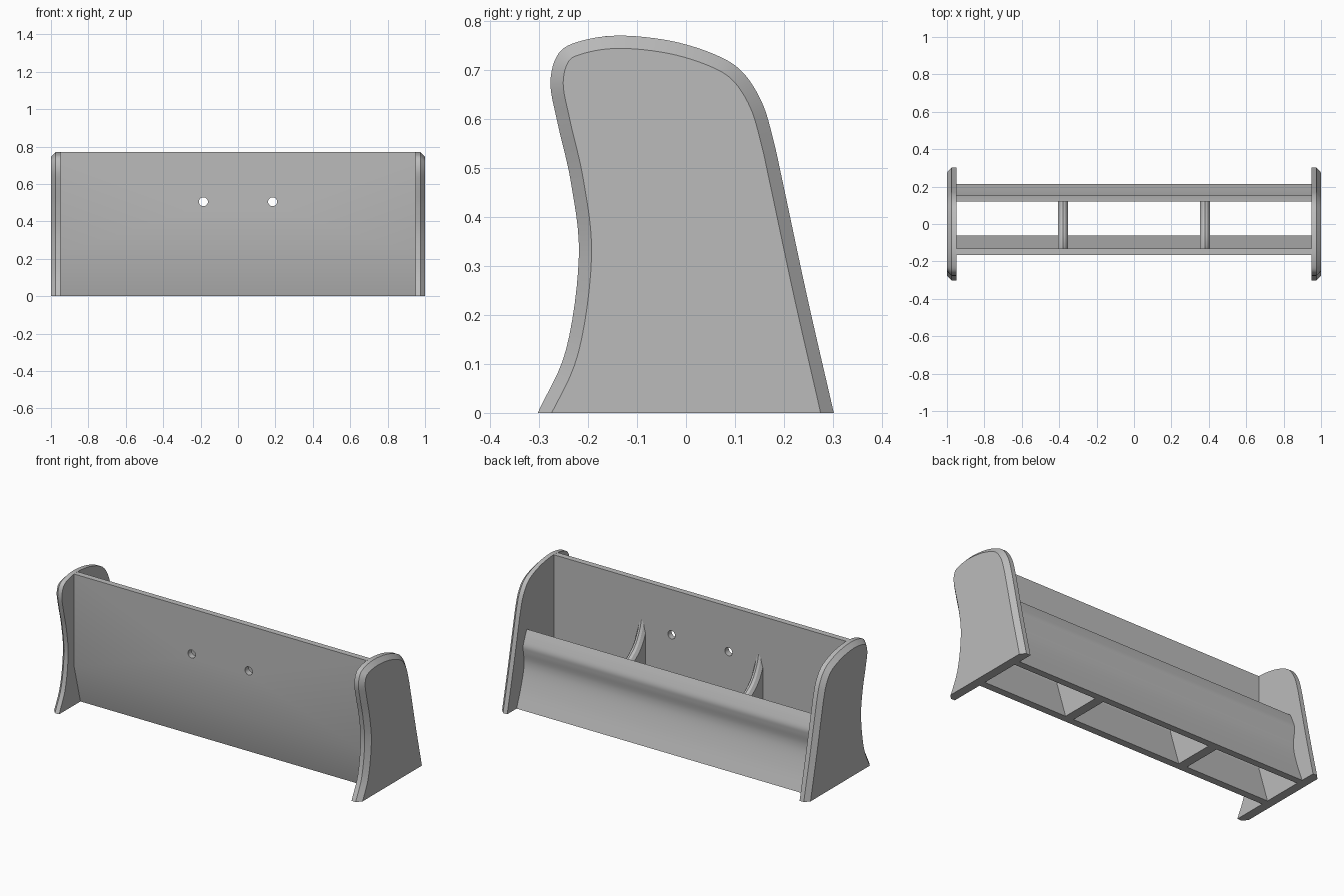
import bpy, bmesh, math
from mathutils import Vector

cube = bpy.data.objects.get("Cube")
if cube:
    bpy.data.objects.remove(cube, do_unlink=True)

grey = bpy.data.materials.new("plain grey")
grey.use_nodes = True
COLOUR = (0.5, 0.5, 0.5, 1)
grey.diffuse_color = COLOUR
grey.node_tree.nodes["Principled BSDF"].inputs["Base Color"].default_value = COLOUR


def spline(points, steps=6):
    """Smooth open curve through the (y, z) points."""
    p = [Vector(q) for q in points]
    p = [2 * p[0] - p[1]] + p + [2 * p[-1] - p[-2]]
    out = []
    for a, b, c, d in zip(p, p[1:], p[2:], p[3:]):
        for i in range(steps):
            t = i / steps
            out.append(0.5 * (2 * b + (c - a) * t + (2 * a - 5 * b + 4 * c - d) * t * t
                              + (3 * b - a - 3 * c + d) * t ** 3))
    return out + [p[-2]]


def inset(curve, dist):
    """Shift a clockwise open curve inward, to its right."""
    out = []
    for i, q in enumerate(curve):
        t = (curve[min(i + 1, len(curve) - 1)] - curve[max(i - 1, 0)]).normalized()
        out.append(q + Vector((t.y, -t.x)) * dist)
    return out


def loft(name, rings, smooth=True):
    """Join (x, profile) cross-sections into a capped solid."""
    bm = bmesh.new()
    loops = [[bm.verts.new((x, q[0], q[1])) for q in prof] for x, prof in rings]
    n = len(loops[0])
    for a, b in zip(loops, loops[1:]):
        for i in range(n):
            j = (i + 1) % n
            bm.faces.new((a[i], a[j], b[j], b[i]))
    bm.faces.new(loops[0])
    bm.faces.new(loops[-1][::-1])
    bmesh.ops.recalc_face_normals(bm, faces=bm.faces)
    mesh = bpy.data.meshes.new(name)
    bm.to_mesh(mesh)
    bm.free()
    mesh.materials.append(grey)
    obj = bpy.data.objects.new(name, mesh)
    bpy.context.collection.objects.link(obj)
    activate(obj)
    if smooth:
        bpy.ops.object.shade_smooth_by_angle(angle=math.radians(25))
    return obj


def activate(obj):
    bpy.ops.object.select_all(action='DESELECT')
    obj.select_set(True)
    bpy.context.view_layer.objects.active = obj


# End plates with a chamfered outer rim
outline = spline([(-.303, 0), (-.245, .13), (-.219, .32), (-.235, .47), (-.262, .59),
                  (-.277, .675), (-.26, .735), (-.215, .76), (-.135, .771), (-.03, .76),
                  (.06, .732), (.115, .697), (.155, .635), (.178, .56), (.198, .47),
                  (.247, .24), (.302, 0)])
rim = inset(outline, .026)
rim[0], rim[-1] = Vector((-.275, 0)), Vector((.275, 0))
for side, s in (("left", 1), ("right", -1)):
    loft(side + "_end_plate", [(s * .948, outline), (s * .975, outline), (s, rim)])

# Tall folded front panel
front = [(-.105, 0), (-.165, .23), (-.165, .77), (-.13, .77), (-.13, .22), (-.062, 0)]
front_panel = loft("front_panel", [(-.95, front), (.95, front)], smooth=False)

# Two mounting holes through the front panel
for s in (-1, 1):
    bpy.ops.mesh.primitive_cylinder_add(vertices=32, radius=.024, depth=.2,
                                        location=(s * .185, -.15, .505),
                                        rotation=(math.pi / 2, 0, 0))
    cutter = bpy.context.object
    cutter.name = "hole_cutter"
    cutter.hide_render = True
    activate(front_panel)
    cut = front_panel.modifiers.new("hole", 'BOOLEAN')
    cut.operation = 'DIFFERENCE'
    cut.solver = 'EXACT'
    cut.object = cutter
    bpy.ops.object.modifier_apply(modifier=cut.name)
    bpy.data.objects.remove(cutter, do_unlink=True)
bpy.ops.object.shade_smooth_by_angle(angle=math.radians(15))

# Low curved back panel
back = spline([(.12, .43), (.14, .385), (.154, .345), (.153, .31), (.145, .25),
               (.152, .19), (.178, .1), (.215, 0)])
back += [Vector((.175, 0)), Vector((.122, .22))]
loft("back_panel", [(-.95, back), (.95, back)])

# Swept ribs with rounded tops
sweep = spline([(-.135, .57), (-.115, .49), (-.07, .41), (0, .355), (.07, .33), (.13, .32)])
foot = [Vector(q) for q in ((.13, .24), (.185, 0), (-.07, 0), (-.14, .23))]
for side, s in (("left", 1), ("right", -1)):
    loft(side + "_rib", [(s * .38 + x, inset(sweep, d) + foot) for x, d in
                         ((-.027, .022), (-.014, .005), (0, 0), (.014, .005), (.027, .022))])
